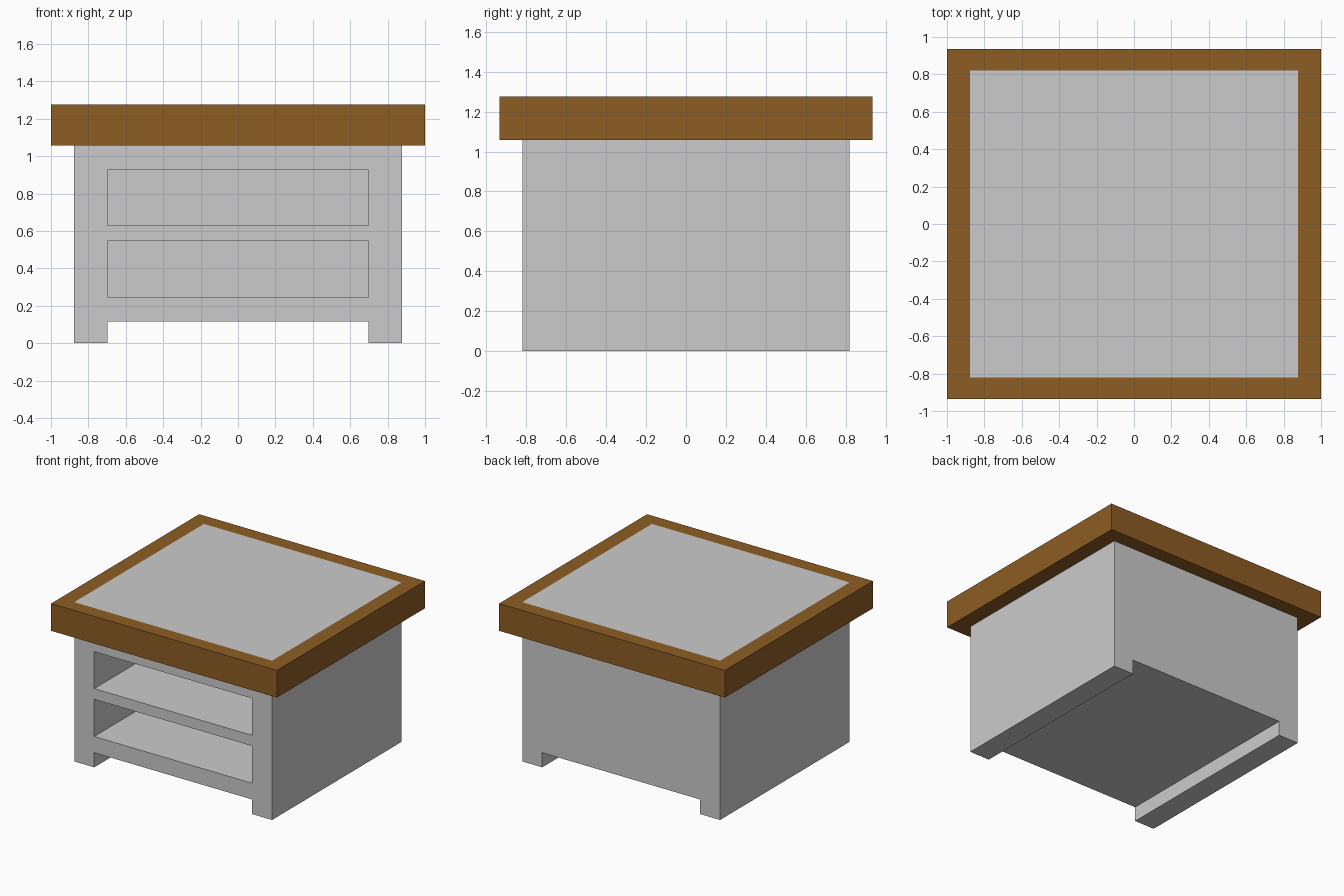
import bpy, bmesh

if "Cube" in bpy.data.objects:
    bpy.data.objects.remove(bpy.data.objects["Cube"])

TOP, RIM_Z = 1.275, 1.057        # table top height, underside of the rim
BX, BY = 0.876, 0.82             # half width and depth of the body
RX, RY = 1.0, 0.936              # half width and depth of the rim
OPEN_X = 0.699                   # half width of the openings


def box(name, x0, x1, y0, y1, z0, z1):
    """Axis-aligned box between two corners."""
    bm = bmesh.new()
    bmesh.ops.create_cube(bm, size=1)
    for v in bm.verts:
        v.co = (x1 if v.co.x > 0 else x0,
                y1 if v.co.y > 0 else y0,
                z1 if v.co.z > 0 else z0)
    me = bpy.data.meshes.new(name)
    bm.to_mesh(me)
    bm.free()
    ob = bpy.data.objects.new(name, me)
    bpy.context.collection.objects.link(ob)
    return ob


def cut(target, cutter):
    """Subtract the cutter and remove it."""
    cutter.hide_render = True
    mod = target.modifiers.new("cut", 'BOOLEAN')
    mod.operation = 'DIFFERENCE'
    mod.solver = 'EXACT'
    mod.object = cutter
    bpy.context.view_layer.objects.active = target
    bpy.ops.object.modifier_apply(modifier=mod.name)
    bpy.data.objects.remove(cutter)


# Cabinet body, its top showing as the inlaid panel
body = box("cabinet_body", -BX, BX, -BY, BY, 0, TOP)

# Gap between the side runners
cut(body, box("foot_gap", -OPEN_X, OPEN_X, -1, 1, -0.1, 0.117))

# Two open compartments in the front, closed at the back
for z0, z1 in ((0.247, 0.545), (0.63, 0.926)):
    cut(body, box("compartment", -OPEN_X, OPEN_X, -1, 0.70, z0, z1))

# Wooden rim around the top
rim = box("top_rim", -RX, RX, -RY, RY, RIM_Z, TOP)
cut(rim, box("rim_hole", -BX, BX, -BY, BY, 1.0, 1.4))

wood = bpy.data.materials.new("wood")
wood.diffuse_color = (0.27, 0.11, 0.017, 1)
wood.use_nodes = True
wood.node_tree.nodes["Principled BSDF"].inputs["Base Color"].default_value = wood.diffuse_color
rim.data.materials.clear()
rim.data.materials.append(wood)
for p in rim.data.polygons:
    p.material_index = 0
